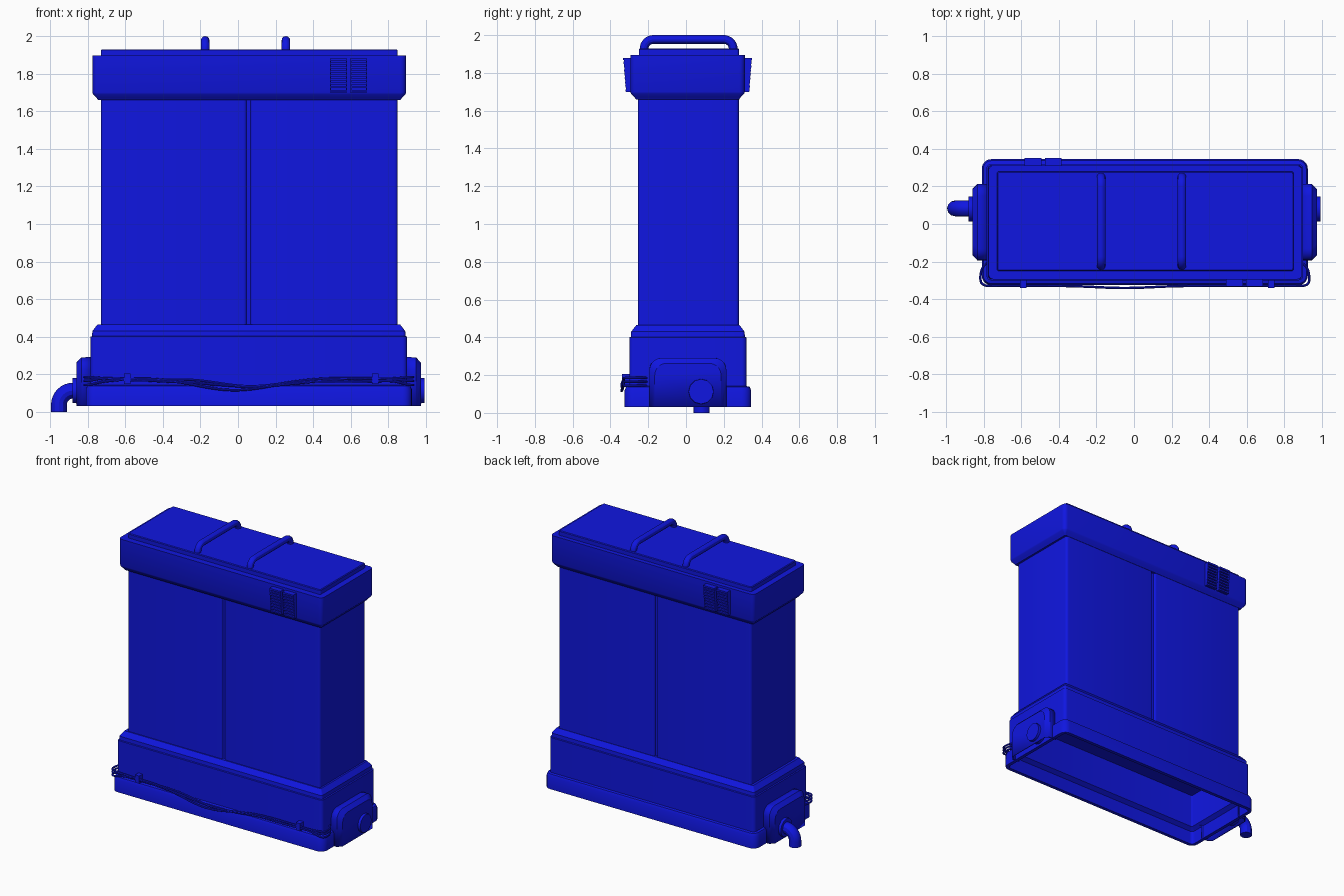
import bpy, bmesh, math
from mathutils import Vector, Matrix

if "Cube" in bpy.data.objects:
    bpy.data.objects.remove(bpy.data.objects["Cube"])

mat = bpy.data.materials.new("blue_plastic")
mat.diffuse_color = (0.005, 0.008, 0.75, 1)
mat.use_nodes = True
mat.node_tree.nodes["Principled BSDF"].inputs["Base Color"].default_value = mat.diffuse_color


def finish(ob, angle=30):
    ob.data.materials.append(mat)
    bpy.ops.object.select_all(action='DESELECT')
    ob.select_set(True)
    bpy.context.view_layer.objects.active = ob
    if ob.type == 'CURVE':
        bpy.ops.object.convert(target='MESH')
        ob = bpy.context.object
    bpy.ops.object.shade_smooth_by_angle(angle=math.radians(angle))
    return ob


def from_bm(name, bm):
    bmesh.ops.recalc_face_normals(bm, faces=bm.faces)
    me = bpy.data.meshes.new(name)
    bm.to_mesh(me)
    bm.free()
    ob = bpy.data.objects.new(name, me)
    bpy.context.collection.objects.link(ob)
    return finish(ob)


def bridge(bm, a, b, closed=True):
    n = len(a)
    for i in range(n if closed else n - 1):
        j = (i + 1) % n
        bm.faces.new((a[i], a[j], b[j], b[i]))


def loft(name, box, r, sections, seg=5):
    """Stack rounded rectangles; sections are (inset, z)."""
    x0, x1, y0, y1 = box
    bm = bmesh.new()
    rings = []
    for d, z in sections:
        ring = []
        rr = max(r - d, 0.008)
        corners = ((x1, y1, -1, -1), (x0, y1, 1, -1), (x0, y0, 1, 1), (x1, y0, -1, 1))
        for k, (x, y, sx, sy) in enumerate(corners):
            for i in range(seg + 1):
                t = math.pi / 2 * (k + i / seg)
                ring.append(bm.verts.new((x + sx * (d + rr) + rr * math.cos(t),
                                          y + sy * (d + rr) + rr * math.sin(t), z)))
        rings.append(ring)
    for a, b in zip(rings, rings[1:]):
        bridge(bm, a, b)
    bm.faces.new(rings[0])
    bm.faces.new(rings[-1])
    return from_bm(name, bm)


def block(bm, x0, x1, y0, y1, z0, z1):
    m = Matrix.Translation(((x0 + x1) / 2, (y0 + y1) / 2, (z0 + z1) / 2)) @ \
        Matrix.Diagonal((x1 - x0, y1 - y0, z1 - z0, 1))
    return bmesh.ops.create_cube(bm, size=1, matrix=m)['verts']


def tube(name, pts, r, fillet=0, kind='POLY', res=4):
    """Round tube along a path whose corners are filleted."""
    pts = [Vector(p) for p in pts]
    path = [pts[0]]
    for a, b, c in zip(pts, pts[1:], pts[2:]):
        if fillet:
            p, q = b + (a - b).normalized() * fillet, b + (c - b).normalized() * fillet
            o = p + q - b
            for i in range(9):
                t = math.pi / 2 * i / 8
                path.append(o + (p - o) * math.cos(t) + (q - o) * math.sin(t))
        else:
            path.append(b)
    path.append(pts[-1])
    cu = bpy.data.curves.new(name, 'CURVE')
    cu.dimensions = '3D'
    cu.bevel_depth, cu.bevel_resolution, cu.use_fill_caps = r, res, True
    sp = cu.splines.new(kind)
    sp.points.add(len(path) - 1)
    for pt, co in zip(sp.points, path):
        pt.co = (*co, 1)
    if kind == 'NURBS':
        sp.order_u, sp.use_endpoint_u, sp.resolution_u = 3, True, 5
    ob = bpy.data.objects.new(name, cu)
    bpy.context.collection.objects.link(ob)
    return finish(ob)


# Hollow base: inner ceiling, down the inside, round the foot, up the outside
loft("base_shell", (-0.81, 0.925, -0.325, 0.345), 0.05,
     [(0.055, 0.40), (0.055, 0.15), (0.025, 0.13), (0.025, 0.03), (0, 0.03), (0, 0.12),
      (0.008, 0.138), (0.025, 0.142), (0.025, 0.40), (0.033, 0.403), (0.035, 0.43), (0.062, 0.465)])

# Main body: two panels around a recessed core, leaving a seam
loft("body_core", (-0.70, 0.83, -0.24, 0.265), 0.02, [(0, 0.44), (0, 1.68)])
loft("body_left", (-0.73, 0.047, -0.255, 0.28), 0.018, [(0, 0.45), (0, 1.68)])
loft("body_right", (0.065, 0.85, -0.255, 0.28), 0.018, [(0, 0.45), (0, 1.68)])

# Cap with chamfered underside, and its lid
loft("top_cap", (-0.775, 0.895, -0.295, 0.312), 0.03,
     [(0.03, 1.66), (0.022, 1.672), (0.004, 1.69), (0, 1.70), (0, 1.896)])
loft("top_lid", (-0.73, 0.85, -0.25, 0.28), 0.012, [(0, 1.88), (0, 1.925), (0.005, 1.93)])

# Carrying handles
for i, x in enumerate((-0.175, 0.255)):
    tube(f"handle_{i + 1}", [(x, -0.222, 1.91), (x, -0.222, 1.977), (x, 0.25, 1.977), (x, 0.25, 1.91)],
         0.023, 0.05)


# Louvred vents, front and back, tapering towards the bottom
def vent(name, x, back):
    bm = bmesh.new()
    for vs in (block(bm, x, x + 0.09, -0.318, -0.28, 1.70, 1.88),
               block(bm, x, x + 0.006, -0.33, -0.28, 1.70, 1.88),
               block(bm, x + 0.084, x + 0.09, -0.33, -0.28, 1.70, 1.88),
               *[block(bm, x, x + 0.09, -0.332, -0.29, z, z + 0.011)
                 for z in [1.702 + 0.0209 * i for i in range(8)]],
               block(bm, x, x + 0.09, -0.333, -0.29, 1.867, 1.88)):
        for v in vs:
            if v.co.y < -0.3:
                v.co.y += (1.88 - v.co.z) * 0.07
    if back:
        bm.transform(Matrix.Translation((0.105, 0.017, 0)) @ Matrix.Rotation(math.pi, 4, 'Z'))
    from_bm(name, bm)


for back in (False, True):
    for i, x in enumerate((0.49, 0.597)):
        vent(f"{'back' if back else 'front'}_vent_{i + 1}", x, back)


# End housings: open arches with a chamfered outer face, plus a port
def arch(inset, r=0.06):
    y0, y1, z1 = -0.19 + inset, 0.21 - inset, 0.287 - inset
    pts = [(y0, 0.03)]
    for cy, t0 in ((y0 + r, math.pi), (y1 - r, math.pi / 2)):
        for i in range(6):
            t = t0 - math.pi / 2 * i / 5
            pts.append((cy + r * math.cos(t), z1 - r + r * math.sin(t)))
    return pts + [(y1, 0.03)]


for side, s, x_out in (("left", -1, 0.857), ("right", 1, 0.97)):
    bm = bmesh.new()
    rings = [[bm.verts.new((s * x, y, z)) for y, z in arch(d)]
             for d, x in ((0, x_out - 0.08), (0, x_out - 0.025), (0.026, x_out))]
    for a, b in zip(rings, rings[1:]):
        bridge(bm, a, b, False)
    bm.faces.new(rings[-1])
    ob = from_bm(f"{side}_housing", bm)
    sol = ob.modifiers.new("wall", 'SOLIDIFY')
    sol.thickness, sol.offset = 0.008, 0
    bm = bmesh.new()
    m = Matrix.Translation((s * (x_out - 0.01), 0.08, 0.113)) @ Matrix.Rotation(s * math.pi / 2, 4, 'Y')
    bmesh.ops.create_cone(bm, cap_ends=True, segments=12, radius1=0.07, radius2=0.066, depth=0.066,
                          matrix=m)
    from_bm(f"{side}_port", bm)

# Drain elbow
tube("drain_pipe", [(-0.86, 0.083, 0.113), (-0.953, 0.083, 0.113), (-0.953, 0.083, 0.0)], 0.042, 0.075)

# Wavy cables across the front, curling back at both ends
for i, dz in enumerate((-0.022, 0.0, 0.02)):
    pts = [(-0.77, -0.20, 0.165 + dz), (-0.81, -0.22, 0.165 + dz), (-0.822, -0.31, 0.165 + dz),
           (-0.79, -0.331, 0.165 + dz)]
    for k in range(25):
        x = -0.73 + k * 0.065
        z = 0.172 - 0.043 * math.exp(-((x - 0.03) / 0.26) ** 2)
        wob = dz * (0.35 + 0.3 * math.cos(7 * x)) + 0.007 * math.sin(9 * x + 1.8 * i)
        pts.append((x, -0.329 - 0.012 * math.exp(-((x + 0.05) / 0.2) ** 2), z + wob))
    pts += [(0.91, -0.331, 0.165 + dz), (0.937, -0.31, 0.165 + dz), (0.925, -0.22, 0.165 + dz),
            (0.88, -0.20, 0.165 + dz)]
    tube(f"cable_{i + 1}", pts, 0.0065, 0, 'NURBS', 2)

# Cable clips
for i, x in enumerate((-0.59, 0.73)):
    bm = bmesh.new()
    block(bm, x - 0.017, x + 0.017, -0.34, -0.29, 0.148, 0.205)
    from_bm(f"cable_clip_{i + 1}", bm)
